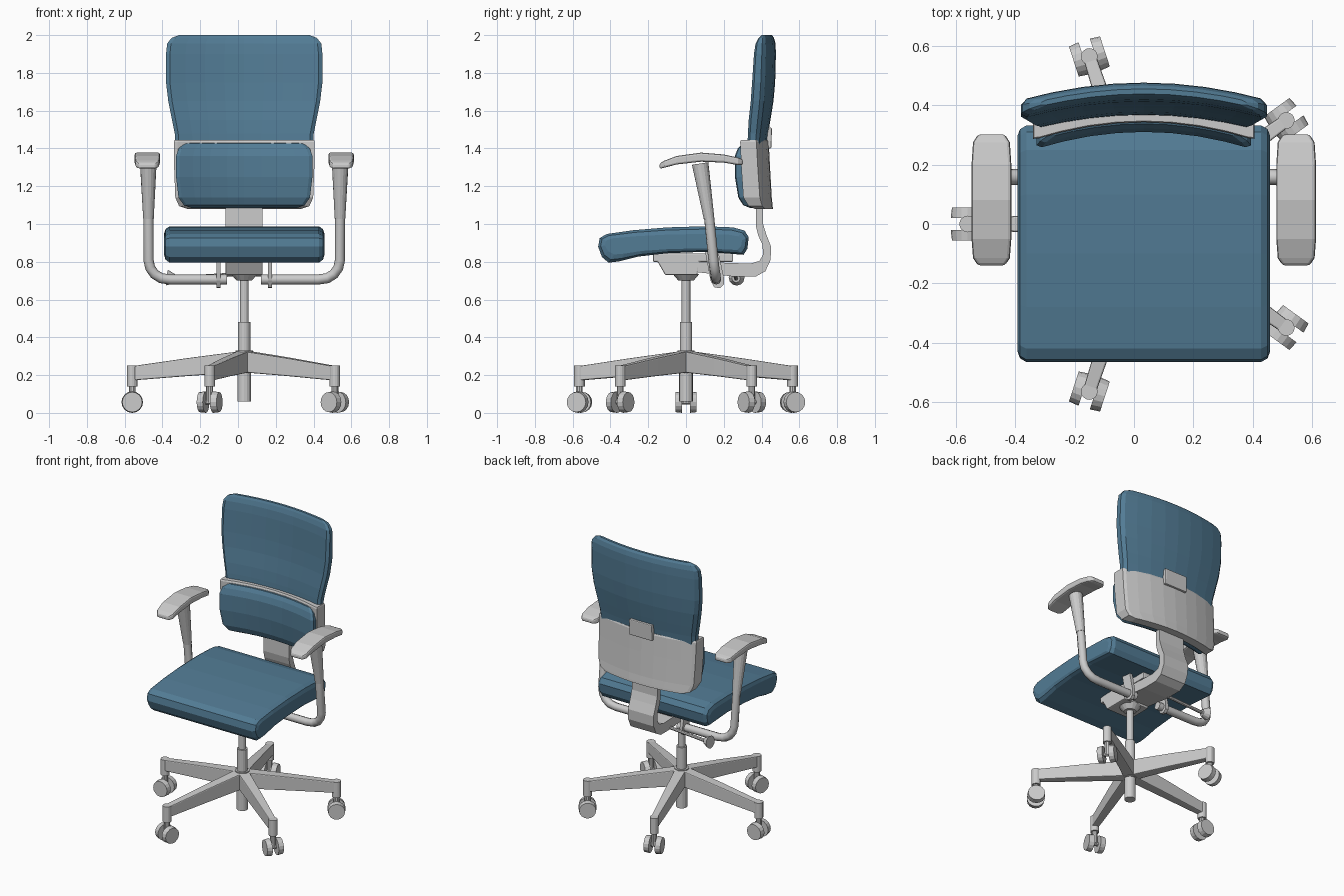
import bpy, bmesh, math
from mathutils import Vector

if "Cube" in bpy.data.objects:
    bpy.data.objects.remove(bpy.data.objects["Cube"])

CX = 0.033  # the chair's plane of symmetry
blue = bpy.data.materials.new("blue_fabric")
blue.diffuse_color = (0.085, 0.20, 0.30, 1)
blue.use_nodes = True
blue.node_tree.nodes["Principled BSDF"].inputs["Base Color"].default_value = blue.diffuse_color


def loft(name, rings, mat=None, bevel=0.0):
    """Skin a list of equal-length closed rings and cap both ends."""
    bm = bmesh.new()
    loops = [[bm.verts.new(p) for p in ring] for ring in rings]
    n = len(loops[0])
    for a, b in zip(loops, loops[1:]):
        for i in range(n):
            j = (i + 1) % n
            bm.faces.new((a[i], a[j], b[j], b[i]))
    bm.faces.new(loops[0])
    bm.faces.new(loops[-1])
    bmesh.ops.recalc_face_normals(bm, faces=bm.faces)
    me = bpy.data.meshes.new(name)
    bm.to_mesh(me)
    bm.free()
    ob = bpy.data.objects.new(name, me)
    bpy.context.collection.objects.link(ob)
    if mat:
        me.materials.append(mat)
    if bevel:
        m = ob.modifiers.new("bevel", 'BEVEL')
        m.width, m.segments = bevel, 2
        m.limit_method, m.angle_limit = 'ANGLE', math.radians(50)
    return ob


def extrude(name, prof, x0, x1, bevel=0.0):
    """Extrude a (y, z) profile along x."""
    return loft(name, [[(x, y, z) for y, z in prof] for x in (x0, x1)], bevel=bevel)


def beam(name, sections, bevel=0.0):
    """Rectangular beam along y from (y, half width, top z, bottom z)."""
    return loft(name, [[(-w, y, t), (w, y, t), (w, y, b), (-w, y, b)]
                       for y, w, t, b in sections], bevel=bevel)


def rod(name, p, q, r1, r2=None, n=16):
    """Round rod or cone from p to q."""
    p, q = Vector(p), Vector(q)
    rot = (q - p).to_track_quat('Z', 'Y')
    rings = []
    for c, r in ((p, r1), (q, r1 if r2 is None else r2)):
        rings.append([c + rot @ Vector((r * math.cos(2 * math.pi * i / n),
                                        r * math.sin(2 * math.pi * i / n), 0)) for i in range(n)])
    return loft(name, rings)


def panel(name, rows, bow, soft, mat=None):
    """Bowed panel from rows of (z, half width, front y, back y)."""
    us = [-1, -0.95, -0.75, -0.5, -0.25, 0, 0.25, 0.5, 0.75, 0.95, 1]
    rings = []
    for z, w, f, b in rows:
        front, back = [], []
        for u in us:
            d = bow * (w * u / 0.4) ** 2
            e = soft * (b - f) if abs(u) == 1 else 0
            front.append((CX + w * u, f - d + e, z))
            back.append((CX + w * u, b - d - e, z))
        rings.append(front + back[::-1])
    return loft(name, rings, mat)


# Seat cushion: side profile with softened ends
seat = [(-.465, .88), (-.457, .925), (-.42, .947), (-.28, .967), (-.1, .982), (.1, .988),
        (.25, .982), (.31, .965), (.332, .93), (.325, .87), (.305, .837), (.1, .853),
        (-.1, .845), (-.25, .828), (-.35, .803), (-.41, .795), (-.445, .825)]
ends = [(.425, .035), (.417, .013), (.395, 0)]
loft("seat", [[(CX + s * x, -.065 + (y + .065) * (1 - d / .4), .895 + (z - .895) * (1 - d / .08))
               for y, z in seat]
              for s, x, d in [(-1, *e) for e in ends] + [(1, *e) for e in ends[::-1]]], blue)

# Backrest: upper cushion, lumbar pad, rear shell and its tab
panel("upper_back_cushion", [
    (1.40, .362, .365, .425), (1.48, .368, .37, .435), (1.55, .382, .377, .447),
    (1.65, .402, .393, .463), (1.75, .414, .403, .472), (1.90, .414, .413, .476),
    (1.955, .408, .42, .474), (1.985, .385, .43, .466), (2.0, .345, .438, .455)], .055, .25, blue)
panel("lumbar_pad", [
    (1.085, .28, .37, .41), (1.10, .32, .343, .41), (1.14, .348, .325, .41),
    (1.25, .361, .31, .41), (1.36, .361, .31, .41), (1.40, .348, .322, .41),
    (1.425, .315, .337, .41), (1.433, .28, .355, .41)], .07, .12, blue)
panel("back_shell", [
    (1.08, .30, .40, .46), (1.095, .345, .38, .459), (1.14, .365, .357, .454),
    (1.30, .371, .348, .445), (1.435, .373, .343, .438), (1.445, .37, .347, .434)], .07, .05)
extrude("shell_tab", [(.41, 1.40), (.452, 1.40), (.455, 1.51), (.42, 1.51)],
        CX - .088, CX + .088, .006)

# Curved support arm from the mechanism to the backrest
extrude("back_support", [
    (.37, 1.14), (.37, .99), (.382, .94), (.405, .89), (.408, .84), (.39, .805), (.34, .79),
    (.06, .80), (.06, .745), (.25, .722), (.37, .722), (.42, .75), (.448, .81), (.45, .88),
    (.425, .945), (.408, 1.0), (.408, 1.14)], CX - .098, CX + .098)

# Tilt mechanism under the seat
extrude("mechanism", [(-.175, .845), (.25, .845), (.25, .80), (.07, .80), (.06, .73),
                      (-.11, .73), (-.15, .80), (-.175, .80)], CX - .098, CX + .098, .006)
rod("mechanism_socket", (CX, 0, .70), (CX, 0, .735), .04, .07)

# Tilt lever
rod("lever_rod", (CX - .09, .26, .73), (-.345, .265, .712), .011, n=8)
rod("lever_knob", (-.335, .265, .712), (-.375, .268, .716), .022, .042, 12)

# Arms, mirrored left and right
for s, side in ((-1, "left"), (1, "right")):
    extrude(side + "_arm_bracket", [(.10, .86), (.13, .70), (.15, .665), (.18, .66), (.20, .68),
                                    (.20, .72), (.17, .86)],
            CX + s * .136 - .011, CX + s * .136 + .011)
    cu = bpy.data.curves.new(side + "_arm_tube", 'CURVE')
    cu.dimensions = '3D'
    cu.bevel_depth, cu.bevel_resolution, cu.use_fill_caps = .027, 2, True
    path = [(.09, .16, .706), (.39, .16, .706), (.44, .158, .713), (.475, .155, .735),
            (.498, .15, .768), (.507, .145, .81), (.507, .12, 1.06)]
    sp = cu.splines.new('POLY')
    sp.points.add(len(path) - 1)
    for pt, (x, y, z) in zip(sp.points, path):
        pt.co = (CX + s * x, y, z, 1)
    bpy.context.collection.objects.link(bpy.data.objects.new(side + "_arm_tube", cu))
    rod(side + "_arm_sleeve", (CX + s * .507, .122, 1.03), (CX + s * .508, .075, 1.32), .028, .044)
    pad = beam(side + "_armrest", [
        (-.14, .045, 1.322, 1.292), (-.115, .062, 1.335, 1.298), (-.05, .067, 1.36, 1.315),
        (.08, .067, 1.378, 1.33), (.2, .067, 1.368, 1.325), (.275, .062, 1.352, 1.312),
        (.302, .045, 1.342, 1.312)], .01)
    pad.location.x = CX + s * .513

# Gas lift column
rod("column_foot", (CX, 0, .06), (CX, 0, .25), .036)
rod("hub", (CX, 0, .21), (CX, 0, .33), .046)
rod("column_sleeve", (CX, 0, .32), (CX, 0, .48), .033)
rod("column_piston", (CX, 0, .47), (CX, 0, .72), .023)

# Five-leg base with twin-wheel casters
for i in range(5):
    a = math.radians(180 + 72 * i)
    out = Vector((math.cos(a), math.sin(a), 0))
    tan = Vector((-out.y, out.x, 0))
    tip = Vector((CX, 0, 0)) + out * .593
    up = Vector((0, 0, 1))
    leg = beam(f"leg_{i}", [(.01, .036, .328, .215), (.3, .03, .29, .195), (.59, .022, .248, .172)],
               .006)
    leg.location.x = CX
    leg.rotation_euler.z = a - math.pi / 2
    rod(f"leg_end_{i}", tip + up * .14, tip + up * .25, .028)
    rod(f"caster_stem_{i}", tip + up * .055, tip + up * .15, .018, n=10)
    hub = tip + up * .057
    rod(f"caster_axle_{i}", hub - tan * .03, hub + tan * .03, .014, n=10)
    for k in (-1, 1):
        rod(f"caster_wheel_{i}_{'a' if k < 0 else 'b'}",
            hub + tan * k * .02, hub + tan * k * .055, .057, .053)
